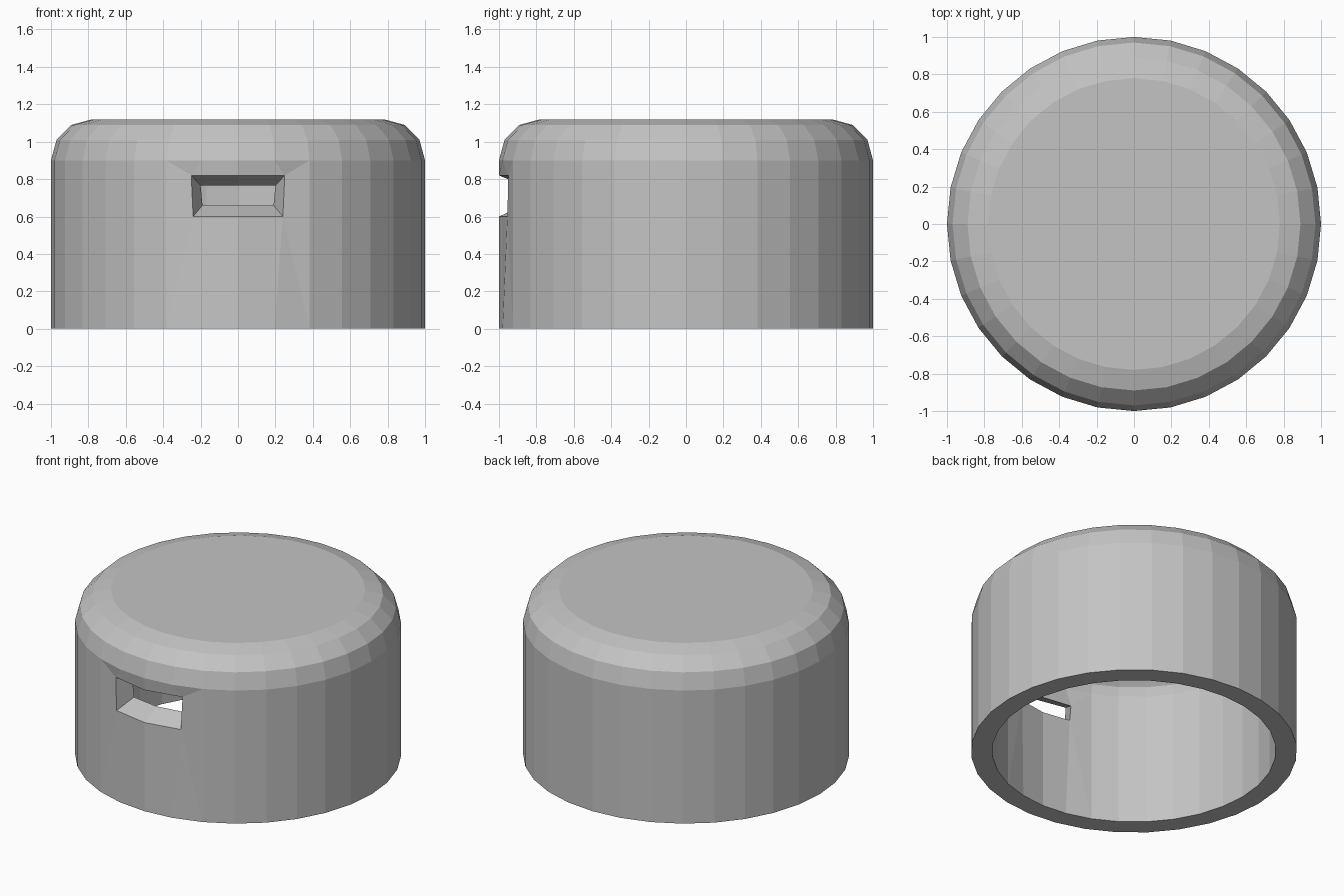
import bpy, bmesh, math

if "Cube" in bpy.data.objects:
    bpy.data.objects.remove(bpy.data.objects["Cube"])

SEGMENTS = 32

# Wall profiles (radius, height), bottom to top
OUTER = [(1.0, 0.0), (1.0, 0.9), (0.97, 1.01), (0.89, 1.09), (0.78, 1.12)]
INNER = [(0.87, 0.0), (0.87, 0.885), (0.853, 0.943), (0.823, 0.973), (0.763, 0.99)]

# Slot corner on each wall: (half width, y, z) at bottom and top
OUTER_SLOT = [(0.24, -0.955, 0.60), (0.25, -0.95, 0.82)]
INNER_SLOT = [(0.19, -0.84, 0.66), (0.20, -0.84, 0.765)]

bm = bmesh.new()


def ring(radius, z):
    """Ring of vertices; index 0 is at the front."""
    return [bm.verts.new((radius * math.sin(math.tau * i / SEGMENTS),
                          -radius * math.cos(math.tau * i / SEGMENTS), z))
            for i in range(SEGMENTS)]


def bridge(a, b, skip=()):
    for i in range(SEGMENTS):
        if i not in skip:
            j = (i + 1) % SEGMENTS
            bm.faces.new((a[i], a[j], b[j], b[i]))


def shell(profile, slot):
    """Rounded wall with a closed top and a slot opening at the front."""
    rings = [ring(r, z) for r, z in profile]
    bridge(rings[0], rings[1], skip=(SEGMENTS - 2, SEGMENTS - 1, 0, 1))
    for a, b in zip(rings[1:], rings[2:]):
        bridge(a, b)
    bm.faces.new(rings[-1])

    # Slot corners, left / centre / right
    radius = profile[0][0]
    low, high = [[bm.verts.new((-w, y, z)), bm.verts.new((0, -radius, z)),
                  bm.verts.new((w, y, z))] for w, y, z in slot]
    base, top = rings[0], rings[1]
    for k in (0, 1):
        bm.faces.new((base[k - 1], base[k], low[k + 1], low[k]))
        bm.faces.new((high[k], high[k + 1], top[k], top[k - 1]))
    for side, corner in ((-1, 0), (1, 2)):
        s, t = low[corner], high[corner]
        bm.faces.new((base[side], base[2 * side], s))
        bm.faces.new((s, base[2 * side], top[2 * side], t))
        bm.faces.new((t, top[2 * side], top[side]))
    return base, low + high[::-1]


outer_base, outer_hole = shell(OUTER, OUTER_SLOT)
inner_base, inner_hole = shell(INNER, INNER_SLOT)

# Bottom rim
bridge(outer_base, inner_base)

# Tapered slot walls
for i in range(6):
    j = (i + 1) % 6
    bm.faces.new((outer_hole[i], outer_hole[j], inner_hole[j], inner_hole[i]))

bmesh.ops.recalc_face_normals(bm, faces=bm.faces)
mesh = bpy.data.meshes.new("cap")
bm.to_mesh(mesh)
bm.free()

grey = bpy.data.materials.new("plain grey")
grey.diffuse_color = (0.55, 0.55, 0.55, 1)
grey.use_nodes = True
grey.node_tree.nodes["Principled BSDF"].inputs["Base Color"].default_value = grey.diffuse_color
mesh.materials.append(grey)
cap = bpy.data.objects.new("cap", mesh)
bpy.context.collection.objects.link(cap)
